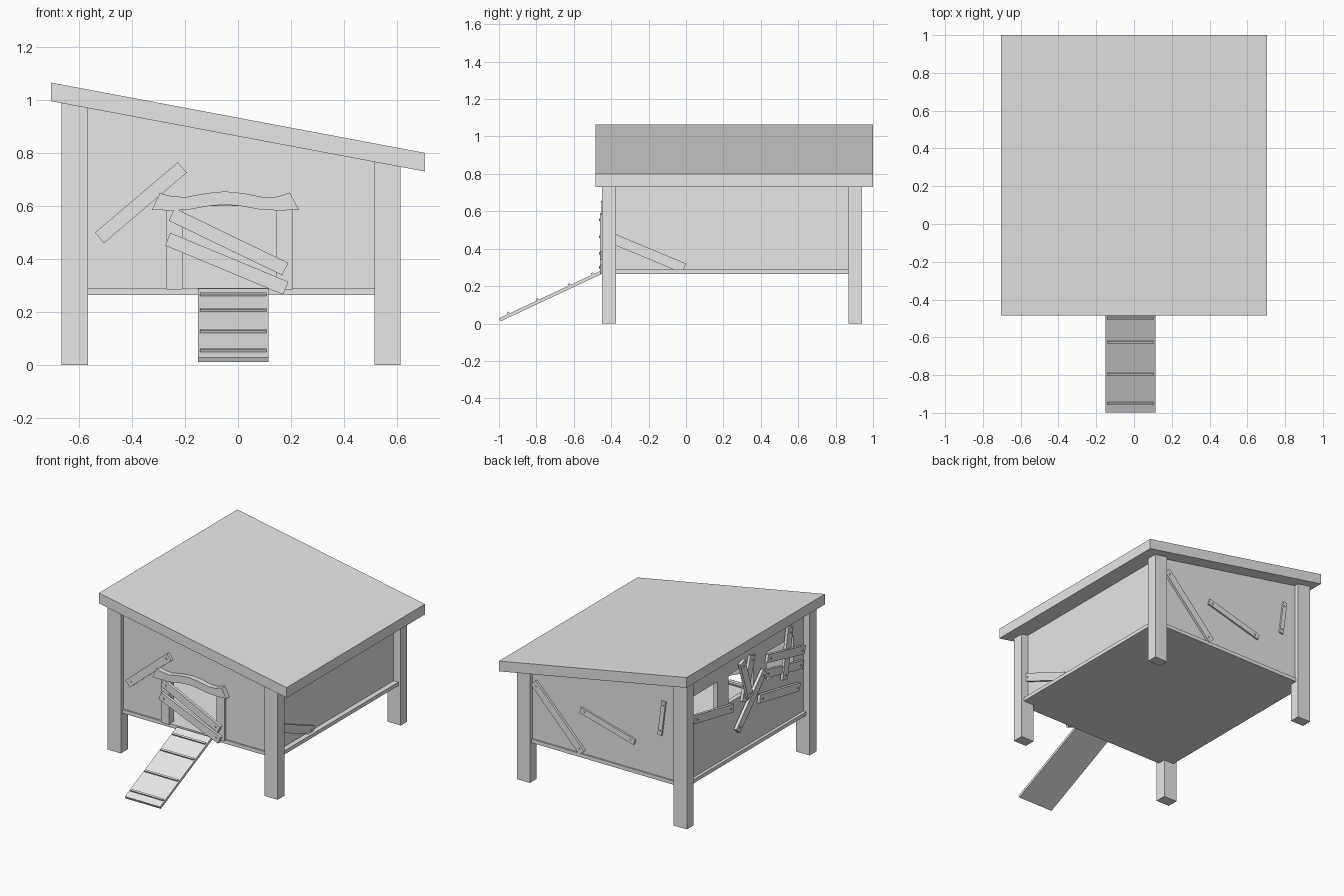
import bpy, bmesh
from mathutils import Matrix, Vector

old = bpy.data.objects.get("Cube")
if old:
    bpy.data.objects.remove(old, do_unlink=True)

GREY = (0.8, 0.8, 0.8, 1)
mat = bpy.data.materials.new("plain_grey")
mat.use_nodes = True
mat.diffuse_color = GREY
mat.node_tree.nodes["Principled BSDF"].inputs["Base Color"].default_value = GREY


def finish(bm, name):
    bmesh.ops.recalc_face_normals(bm, faces=bm.faces)
    mesh = bpy.data.meshes.new(name)
    bm.to_mesh(mesh)
    bm.free()
    mesh.materials.append(mat)
    obj = bpy.data.objects.new(name, mesh)
    bpy.context.collection.objects.link(obj)
    return obj


def box(name, x0, x1, y0, y1, z0, z1):
    bm = bmesh.new()
    centre = Matrix.Translation(((x0 + x1) / 2, (y0 + y1) / 2, (z0 + z1) / 2))
    size = Matrix.Diagonal((x1 - x0, y1 - y0, z1 - z0, 1))
    bmesh.ops.create_cube(bm, size=1, matrix=centre @ size)
    return finish(bm, name)


def prism(name, profile, y0, y1):
    """Extrude an (x, z) outline along y."""
    bm = bmesh.new()
    face = bm.faces.new([bm.verts.new((x, y0, z)) for x, z in profile])
    ext = bmesh.ops.extrude_face_region(bm, geom=[face])
    verts = [g for g in ext["geom"] if isinstance(g, bmesh.types.BMVert)]
    bmesh.ops.translate(bm, verts=verts, vec=(0, y1 - y0, 0))
    return finish(bm, name)


def under_roof(x):
    return 0.8625 - 0.188 * x


def plank(name, side, level, a, b, width, thick=0.02):
    """Board with a nail at each end, lying on a wall whose outward normal is side."""
    n = Vector(side)
    if n.x:
        p, q = (Vector((level, h, z)) for h, z in (a, b))
    else:
        p, q = (Vector((h, level, z)) for h, z in (a, b))
    d = (q - p).normalized()
    rot = Matrix((d, n.cross(d), n)).transposed().to_4x4()
    bm = bmesh.new()
    size = Matrix.Diagonal(((q - p).length, width, thick, 1))
    bmesh.ops.create_cube(bm, size=1, matrix=Matrix.Translation((p + q) / 2) @ rot @ size)
    for end, way in ((p, 1), (q, -1)):
        spot = end + d * way * 0.03 + n * thick / 2
        bmesh.ops.create_cone(bm, cap_ends=True, segments=8, radius1=0.007, radius2=0.007,
                              depth=0.01, matrix=Matrix.Translation(spot) @ rot)
    return finish(bm, name)


# Sloping roof slab
R = 0.705
prism("roof", [(-R, under_roof(-R)), (R, under_roof(R)),
               (R, under_roof(R) + 0.07), (-R, under_roof(-R) + 0.07)], -0.485, 1.0)

# Corner posts
for side, x0, x1 in (("right", -0.665, -0.565), ("left", 0.515, 0.613)):
    for end, y0, y1 in (("front", -0.45, -0.375), ("back", 0.87, 0.94)):
        prism(f"{end}_{side}_post", [(x0, 0), (x1, 0), (x1, under_roof(x1) + 0.005),
                                     (x0, under_roof(x0) + 0.005)], y0, y1)

# Floor slab, its edges showing as a sill
box("floor", -0.64, 0.595, -0.43, 0.92, 0.265, 0.29)

# Front wall with doorway, solid back wall
W0, W1 = -0.6, 0.55
top = [(W1, under_roof(W1) + 0.01), (W0, under_roof(W0) + 0.01)]
prism("front_wall", [(W0, 0.28), (-0.21, 0.28), (-0.21, 0.6), (0.145, 0.6),
                     (0.145, 0.28), (W1, 0.28)] + top, -0.42, -0.39)
prism("back_wall", [(W0, 0.28), (W1, 0.28)] + top, 0.88, 0.91)

# Side walls; the right one has three windows
box("left_wall", 0.53, 0.56, -0.4, 0.89, 0.28, 0.78)
Z0, Z1 = 0.65, 0.84
box("right_wall_lower", -0.62, -0.59, -0.4, 0.89, 0.28, Z0)
box("right_wall_upper", -0.62, -0.59, -0.4, 0.89, Z1, 1.0)
for y0, y1 in ((-0.4, -0.27), (0.02, 0.16), (0.43, 0.55), (0.83, 0.89)):
    box("right_wall_pier", -0.62, -0.59, y0, y1, Z0, Z1)

# Door frame with wavy lintel
for x in (-0.27, 0.145):
    box("door_jamb", x, x + 0.06, -0.44, -0.385, 0.285, 0.6)
prism("door_lintel", [
    (-0.325, 0.585), (-0.25, 0.583), (-0.18, 0.587), (-0.11, 0.6), (-0.05, 0.605),
    (0.01, 0.6), (0.08, 0.587), (0.15, 0.583), (0.23, 0.585),
    (0.195, 0.65), (0.15, 0.635), (0.1, 0.632), (0.02, 0.648), (-0.05, 0.655),
    (-0.12, 0.648), (-0.2, 0.633), (-0.25, 0.637), (-0.295, 0.648)], -0.455, -0.4)

# Entry ramp and its cleats
FRONT, BACK, LEFT, RIGHT = (0, -1, 0), (0, 1, 0), (1, 0, 0), (-1, 0, 0)
foot, head = Vector((-0.018, -0.995, 0.02)), Vector((-0.018, -0.44, 0.28))
run = (head - foot).normalized()
up = Vector((1, 0, 0)).cross(run)
tilt = Matrix((Vector((1, 0, 0)), run, up)).transposed().to_4x4()
bm = bmesh.new()
bmesh.ops.create_cube(bm, size=1, matrix=Matrix.Translation((foot + head) / 2) @ tilt
                      @ Matrix.Diagonal((0.265, (head - foot).length, 0.018, 1)))
finish(bm, "ramp")
for y in (-0.945, -0.79, -0.62, -0.495):
    spot = foot.lerp(head, (y - foot.y) / (head.y - foot.y)) + up * 0.013
    bm = bmesh.new()
    bmesh.ops.create_cube(bm, size=1, matrix=Matrix.Translation(spot) @ tilt
                          @ Matrix.Diagonal((0.25, 0.012, 0.012, 1)))
    finish(bm, "ramp_cleat")

# Boards nailed across the front
plank("front_board", FRONT, -0.43, (-0.522, 0.48), (-0.21, 0.745), 0.052)
plank("front_board", FRONT, -0.449, (-0.25, 0.568), (0.178, 0.362), 0.052)
plank("front_board", FRONT, -0.449, (-0.265, 0.475), (0.18, 0.29), 0.052)

# Boards on the back
plank("back_board", BACK, 0.916, (0.5, 0.68), (0.135, 0.3), 0.05)
plank("back_board", BACK, 0.912, (0.15, 0.585), (-0.257, 0.475), 0.04)
plank("back_board", BACK, 0.912, (-0.476, 0.81), (-0.446, 0.575), 0.03)

# Board on the left wall
plank("left_board", LEFT, 0.565, (-0.39, 0.453), (-0.01, 0.295), 0.055)

# Boards across the windows
for i, (a, b) in enumerate((
        ((0.82, 0.69), (0.40, 0.61)), ((0.365, 0.44), (0.075, 0.74)),
        ((0.33, 0.90), (0.24, 0.63)), ((0.19, 0.89), (0.28, 0.61)),
        ((-0.20, 0.93), (-0.14, 0.60)), ((0.06, 0.82), (-0.34, 0.73)),
        ((0.06, 0.71), (-0.35, 0.62)), ((0.13, 0.57), (-0.30, 0.49)))):
    plank("window_board", RIGHT, -0.628 - 0.01 * (i % 3), a, b, 0.055)
